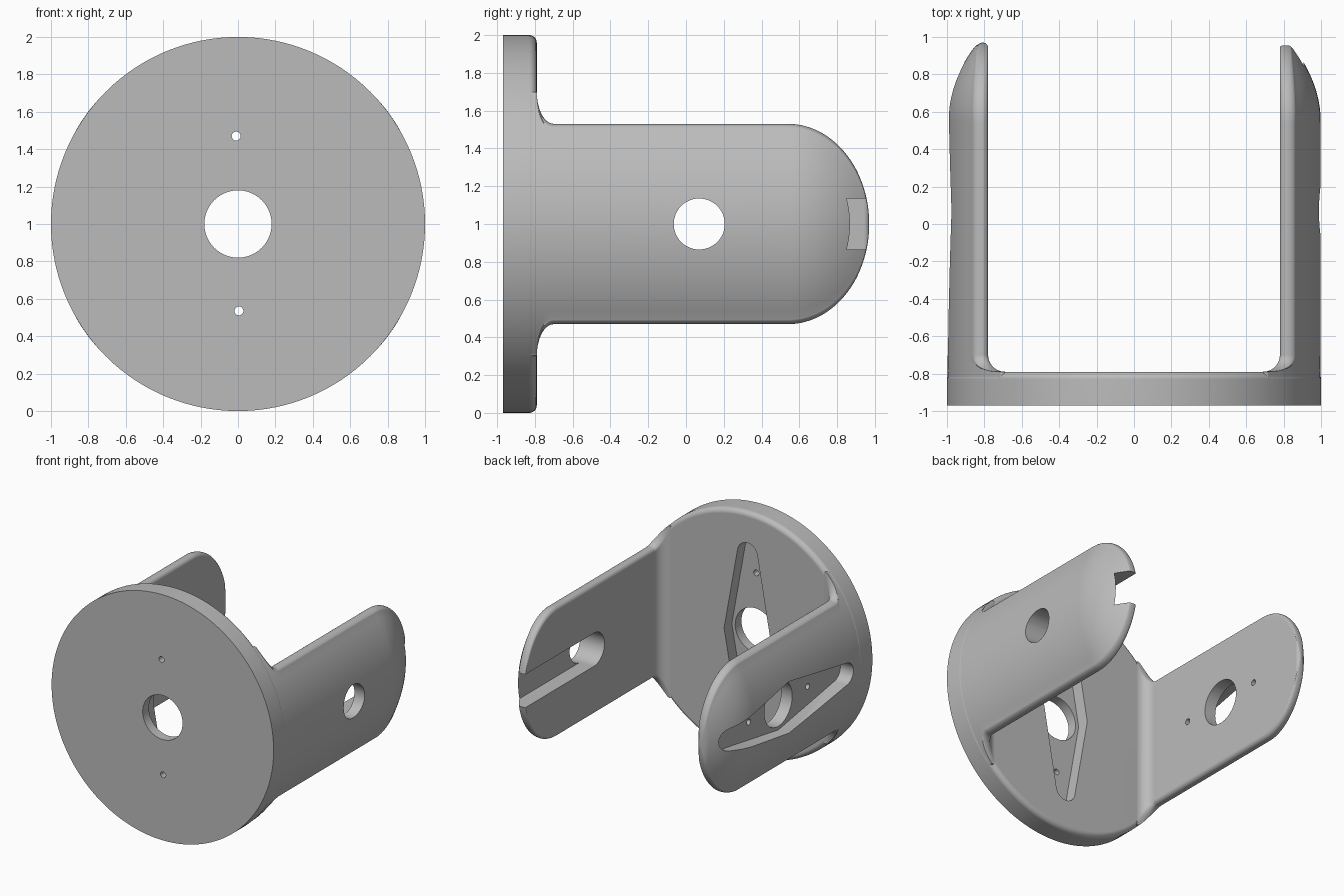
import bpy, bmesh
from math import sin, cos, sqrt, pi, radians

cube = bpy.data.objects.get("Cube")
if cube:
    bpy.data.objects.remove(cube, do_unlink=True)

FRONT, BACK = -0.97, -0.79      # faces of the round plate
INNER, HALF = 0.78, 0.53        # arm inner face and half width
HUB_Y = 0.07                    # pivot position along the arms

grey = bpy.data.materials.new("plain grey")
grey.use_nodes = True
grey.diffuse_color = (0.5, 0.5, 0.5, 1)
grey.node_tree.nodes["Principled BSDF"].inputs["Base Color"].default_value = (0.5, 0.5, 0.5, 1)


def loft(name, rings):
    """Closed solid through matching rings of points; z is measured from the centre line."""
    bm = bmesh.new()
    loops = [[bm.verts.new((x, y, z + 1)) for x, y, z in ring] for ring in rings]
    for a, b in zip(loops, loops[1:]):
        for i in range(len(a)):
            bm.faces.new((a[i - 1], a[i], b[i], b[i - 1]))
    bm.faces.new(loops[0])
    bm.faces.new(loops[-1])
    bmesh.ops.recalc_face_normals(bm, faces=bm.faces[:])
    mesh = bpy.data.meshes.new(name)
    bm.to_mesh(mesh)
    bm.free()
    mesh.materials.append(grey)
    ob = bpy.data.objects.new(name, mesh)
    bpy.context.scene.collection.objects.link(ob)
    return ob


def arc(cx, cy, r, start, end, n):
    angles = [radians(start + (end - start) * i / n) for i in range(n + 1)]
    return [(cx + r * cos(a), cy + r * sin(a)) for a in angles]


def circle(cx, cy, r, n=48):
    return arc(cx, cy, r, 0, 360, n)[:-1]


def horn(length, tip, waist):
    """Two-armed diamond with round tips, long in the first direction."""
    c = length - tip
    return (arc(c, 0, tip, -82, 82, 10) + [(0, waist)]
            + arc(-c, 0, tip, 98, 262, 10) + [(0, -waist)])


def cut(part, outline, axis, lo, hi):
    """Subtract an outline extruded along x (outline in y, z) or y (outline in x, z)."""
    if axis == "x":
        rings = [[(t, a, b) for a, b in outline] for t in (lo, hi)]
    else:
        rings = [[(a, t, b) for a, b in outline] for t in (lo, hi)]
    tool = loft("cutter", rings)
    tool.hide_render = True
    mod = part.modifiers.new("cut", "BOOLEAN")
    mod.operation, mod.solver, mod.object = "DIFFERENCE", "EXACT", tool
    bpy.context.view_layer.update()
    graph = bpy.context.evaluated_depsgraph_get()
    mesh = bpy.data.meshes.new_from_object(part.evaluated_get(graph))
    part.modifiers.clear()
    part.data = mesh
    bpy.data.objects.remove(tool, do_unlink=True)


def arm_ring(side, y, half, inner, squash):
    """Cross-section of an arm: flat inside, cylindrical outside, rounded edges."""
    radius = 0.998 - 0.92 * max(0, y - 0.55) ** 2
    edge = (sqrt(radius ** 2 - half ** 2) - inner) / 2
    mid = inner + edge
    round_z = min(edge, 0.9 * half)
    flat = half - round_z
    crest = sqrt(radius ** 2 - flat ** 2) - mid
    steps = [flat * (i / 12 - 1) for i in range(25)]
    turn = [radians(a) for a in range(-75, 90, 15)]
    bend = [(mid + (crest if a > 0 else edge) * sin(a), flat + round_z * cos(a)) for a in turn]
    pts = [(inner, z) for z in steps] + bend
    pts += [(sqrt(radius ** 2 - z ** 2), z) for z in reversed(steps)]
    pts += [(x, -z) for x, z in reversed(bend)]
    return [(side * (mid + (x - mid) * squash), y, z) for x, z in pts]


def make_arm(name, side):
    # Root flares into the plate
    sections = [(-0.88, 0.70, INNER - 0.09, 1)]
    for i in range(11):
        a = pi / 2 * i / 10
        sections.append((-0.70 - 0.09 * cos(a), 0.70 - 0.17 * sin(a), INNER - 0.09 + 0.09 * sin(a), 1))
    # Straight run
    sections += [(y, HALF, INNER, 1) for y in (-0.4, -0.1, 0.2)]
    # Elliptical end, thinning to a rounded tip
    for i in range(37):
        a = radians(89 * i / 36)
        y = 0.54 + 0.43 * sin(a)
        thin = sqrt(1 - max(0, (y - 0.94) / 0.03) ** 2)
        sections.append((y, HALF * cos(a), INNER, thin))
    return loft(name, [arm_ring(side, *s) for s in sections])


# Round plate with a softened back rim
profile = [(1, FRONT)] + arc(0.96, BACK - 0.04, 0.04, 0, 90, 6)
plate = loft("plate", [[(x, y, z) for x, z in circle(0, 0, r, 128)] for r, y in profile])
cut(plate, circle(0, 0, 0.18), "y", -1.2, -0.5)
for x, z in ((-0.01, 0.47), (0.005, -0.465)):
    cut(plate, circle(x, z, 0.024, 16), "y", -1.2, -0.5)
cut(plate, [(b, a) for a, b in horn(0.75, 0.09, 0.21)], "y", BACK - 0.1, -0.5)

# Right arm: hub hole, two screw holes and a horn recess on the outside
right_arm = make_arm("right_arm", -1)
cut(right_arm, circle(HUB_Y, 0, 0.18), "x", -1.2, -0.5)
for offset in (-0.38, 0.38):
    cut(right_arm, circle(HUB_Y + offset, 0, 0.024, 16), "x", -1.2, -0.5)
cut(right_arm, [(y + HUB_Y, z) for y, z in horn(0.8, 0.09, 0.21)], "x", -1.2, -0.88)

# Left arm: pivot hole and a slot on the inside, open at the tip
left_arm = make_arm("left_arm", 1)
cut(left_arm, circle(HUB_Y, 0, 0.135), "x", 0.5, 1.2)
slot = [(1.2, 0.135)] + arc(HUB_Y, 0, 0.135, 90, 270, 24) + [(1.2, -0.135)]
cut(left_arm, slot, "x", 0.5, 0.905)

# Smooth shading with crisp edges
for part in (plate, right_arm, left_arm):
    part.data.shade_smooth()
    part.data.set_sharp_from_angle(angle=radians(30))
    part.modifiers.new("even_shading", "WEIGHTED_NORMAL").keep_sharp = True
